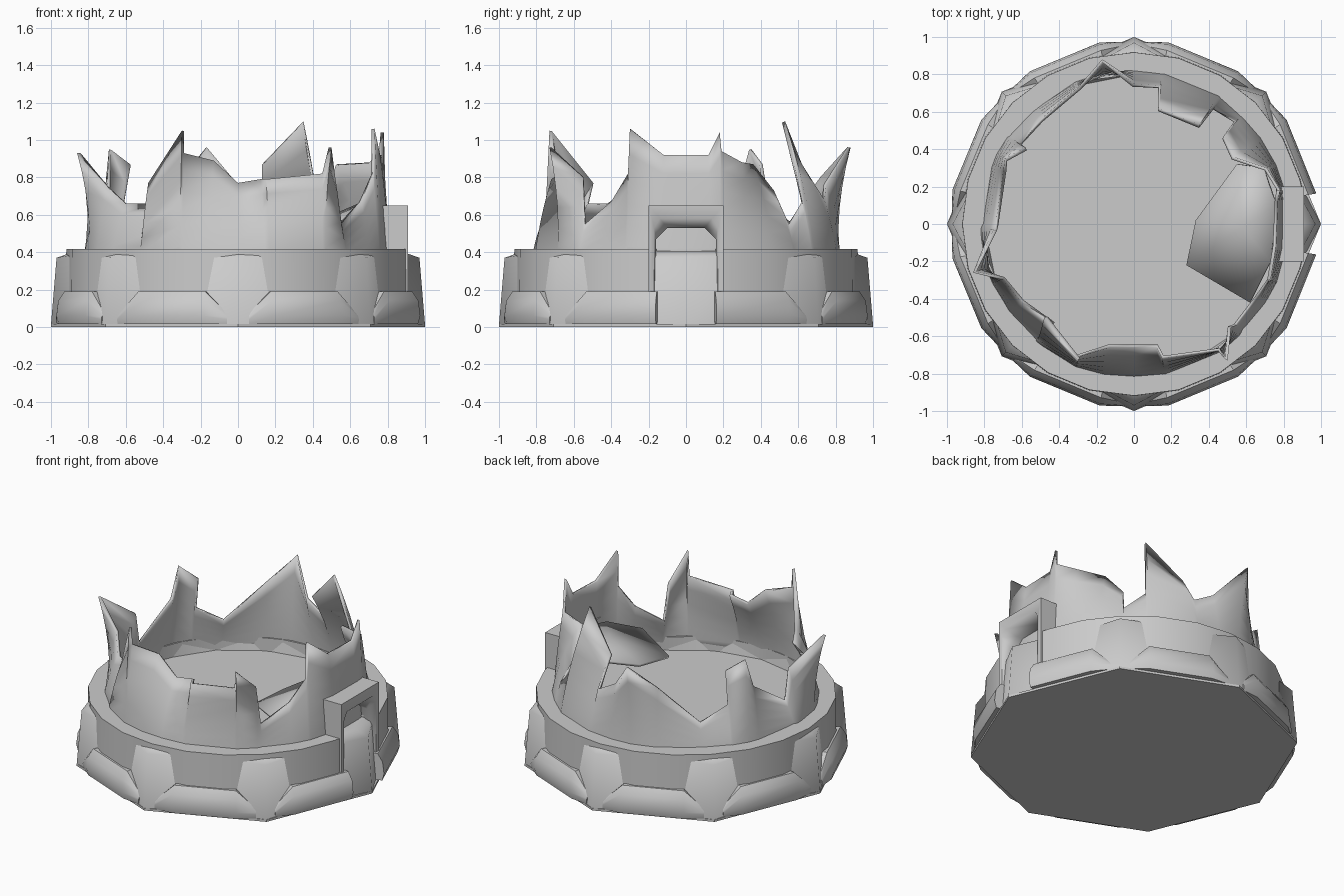
import bpy, bmesh
from math import sin, cos, pi, radians, atan2
from mathutils import Vector

if "Cube" in bpy.data.objects:
    bpy.data.objects.remove(bpy.data.objects["Cube"])


def finish(name, bm, angle=30):
    bmesh.ops.remove_doubles(bm, verts=bm.verts, dist=1e-5)
    bmesh.ops.recalc_face_normals(bm, faces=bm.faces)
    me = bpy.data.meshes.new(name)
    bm.to_mesh(me)
    bm.free()
    ob = bpy.data.objects.new(name, me)
    bpy.context.collection.objects.link(ob)
    bpy.ops.object.select_all(action='DESELECT')
    ob.select_set(True)
    bpy.context.view_layer.objects.active = ob
    bpy.ops.object.shade_smooth_by_angle(angle=radians(angle))
    return ob


def polar(r, deg, z):
    return Vector((r * cos(radians(deg)), r * sin(radians(deg)), z))


def loft(bm, loops, closed=False, caps=True, ring=True):
    """Skin a row of point loops; ring = each loop is closed."""
    vs = [[bm.verts.new(p) for p in lp] for lp in loops]
    m = len(vs[0])
    for i in range(len(vs) if closed else len(vs) - 1):
        a, b = vs[i], vs[(i + 1) % len(vs)]
        for j in range(m if ring else m - 1):
            k = (j + 1) % m
            bm.faces.new((a[j], a[k], b[k], b[j]))
    if caps:
        bm.faces.new(vs[0])
        bm.faces.new(vs[-1])
    return vs


# thin octagonal ground plate
bm = bmesh.new()
loft(bm, [[polar(1, 45 * i, z) for i in range(8)] for z in (0, .015)])
finish("ground_plate", bm)

# star-shaped core: eight corners stick out as buttresses, sunken floor on top
bm = bmesh.new()
levels = ((1, .89, .01), (.97, .86, .37), (.87, .84, .405), (.815, .815, .405),
          (.80, .80, .33))
loft(bm, [[polar(b if i % 2 else a, 22.5 * i, z) for i in range(16)]
          for a, b, z in levels])
finish("buttressed_base", bm, 59)

# collar ring, open at the doorway
bm = bmesh.new()
prof = ((.922, .12), (.918, .418), (.80, .418), (.80, .12))
angles = [11] + [15 * i for i in range(1, 24)] + [349]
loft(bm, [[polar(r, a, z) for r, z in prof] for a in angles])
finish("collar_ring", bm)

# foundation stones between the corners, trimmed beside the doorway
full = ((.975, .015), (.988, .06), (.978, .14), (.945, .19), (.84, .19), (.84, .015))
low = ((.972, .015), (.976, .04), (.972, .055), (.955, .075), (.84, .075), (.84, .015))
for n in range(8):
    c = 22.5 + 45 * n
    cols = [(c - 19, low), (c - 11.8, full), (c + 11.8, full), (c + 19, low)]
    if n == 0:
        cols[0:2] = [(9.5, full)]
    if n == 7:
        cols[-2:] = [(350.5, full)]
    bm = bmesh.new()
    loft(bm, [[polar(r, a, z) for r, z in p] for a, p in cols])
    finish(f"foundation_stone_{n + 1}", bm, 40)

# door frame: square outside, chamfered arch inside
outer = ((-.2, 0), (-.2, .65), (-.2, .65), (.2, .65), (.2, .65), (.2, 0))
front = ((-.17, 0), (-.17, .53), (-.14, .58), (.14, .58), (.17, .53), (.17, 0))
back = ((-.16, 0), (-.16, .47), (-.10, .53), (.10, .53), (.16, .47), (.16, 0))
bm = bmesh.new()
strip = [[Vector((x, y, z)) for y, z in lp]
         for x, lp in ((.76, outer), (.91, outer), (.91, front), (.85, back), (.76, back))]
vs = [[bm.verts.new(p) for p in lp] for lp in strip]
for i in range(5):
    a, b = vs[i], vs[(i + 1) % 5]
    for j in range(5):
        bm.faces.new((a[j], a[j + 1], b[j + 1], b[j]))
for j in (0, 5):
    bm.faces.new([v[j] for v in vs])
bmesh.ops.dissolve_degenerate(bm, dist=1e-5, edges=bm.edges)
finish("door_frame", bm, 50)

# broken shell wall: jagged rim points, going round from the doorway
rim = [
    (.77, .12, .92), (.78, .18, 1.04), (.78, .19, .94), (.71, .30, .88),
    (.53, .36, .87), (.48, .47, .73), (.55, .55, .55), (.43, .62, .67),
    (.35, .53, 1.1), (.13, .62, .87), (.14, .74, .68), (0, .75, .76),
    (-.17, .88, .96), (-.30, .73, .80), (-.50, .56, .56), (-.61, .43, .66),
    (-.58, .41, .87), (-.69, .35, .95), (-.70, .28, .75), (-.74, 0, .56),
    (-.75, -.03, .76), (-.86, -.26, .93), (-.70, -.30, .75), (-.60, -.42, .66),
    (-.44, -.52, .66), (-.48, -.50, .77), (-.30, -.73, 1.05), (-.29, -.71, .93),
    (-.13, -.66, .89), (0, -.66, .77), (.12, -.66, .79), (.15, -.72, .79),
    (.45, -.68, .82), (.50, -.73, .96), (.52, -.55, .80), (.55, -.54, .55),
    (.66, -.40, .67), (.72, -.31, .82), (.73, -.30, 1.06), (.76, -.12, .92)]
bm = bmesh.new()
cols, prev = [], 0
for p in rim:
    a = max(atan2(p[1], p[0]) * 180 / pi % 360, prev + 1)
    prev = a
    p0, p2 = polar(.83, a, .32), Vector(p)
    p1 = polar(.81, a, min((p0.z + p2.z) / 2, .64))
    cols.append([p0 * (1 - t) ** 2 + p1 * 2 * t * (1 - t) + p2 * t * t
                 for t in (i / 6 for i in range(7))])
loft(bm, cols, closed=True, caps=False, ring=False)
wall = finish("broken_wall", bm, 60)


def thicken(ob, t):
    m = ob.modifiers.new("thickness", 'SOLIDIFY')
    m.thickness = t
    m.offset = -1


thicken(wall, .018)

# fallen wall fragment leaning inside against the right wall
bm = bmesh.new()
frag = [(.55, .32, .62), (.33, .02, .52), (.28, -.22, .50), (.62, -.42, .52),
        (.73, -.20, .62), (.76, .10, .68), (.69, .30, .68)]
rim_v = [bm.verts.new(p) for p in frag]
mid = bm.verts.new((.58, -.02, .62))
for i in range(7):
    bm.faces.new((rim_v[i], rim_v[(i + 1) % 7], mid))
thicken(finish("fallen_fragment", bm, 40), .018)
